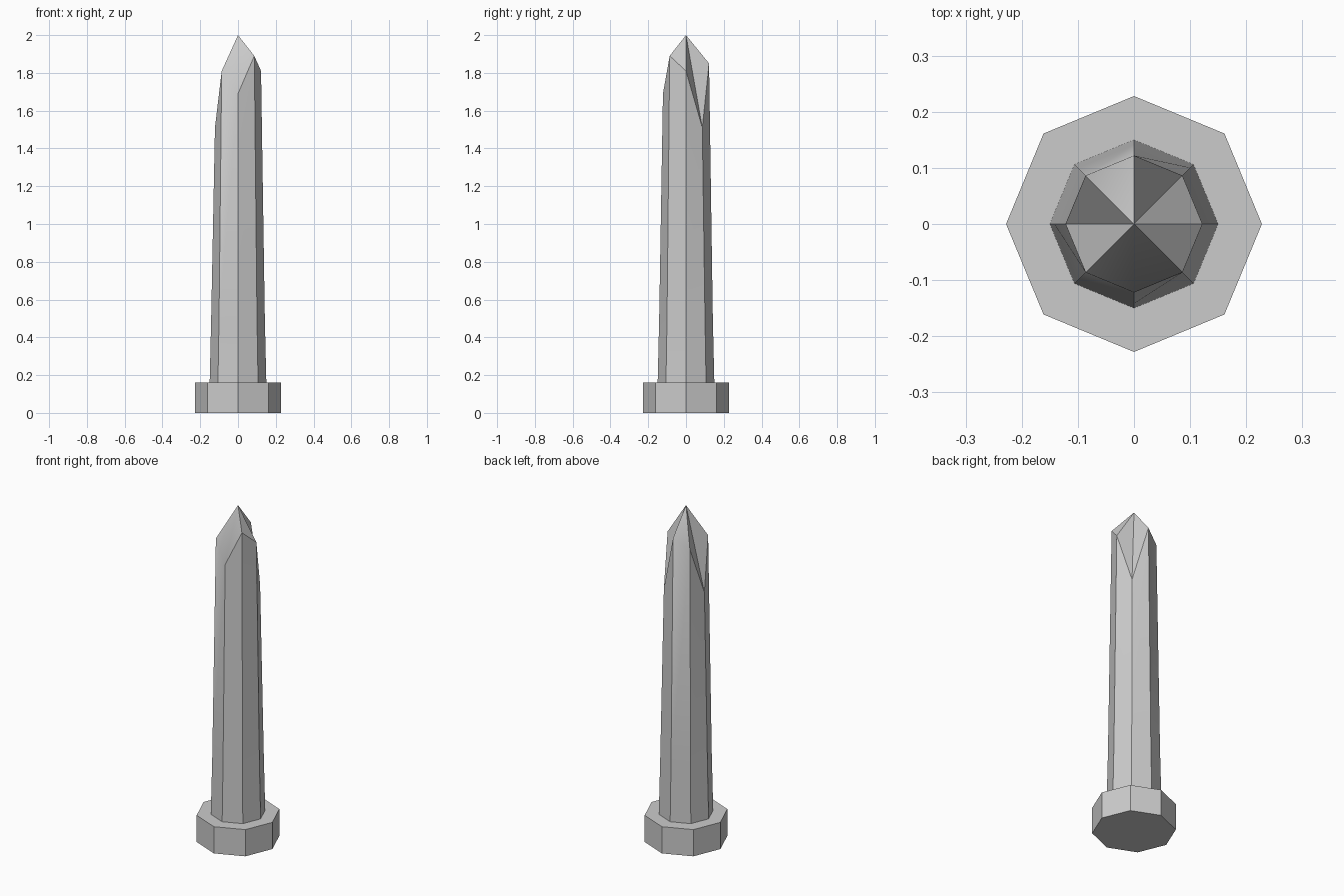
import bpy, bmesh
from math import cos, sin, pi, radians

if "Cube" in bpy.data.objects:
    bpy.data.objects.remove(bpy.data.objects["Cube"])

SIDES = 8


def ring(bm, radius, heights):
    """Octagonal loop of vertices, one height per corner."""
    return [bm.verts.new((radius * cos(2 * pi * i / SIDES),
                          radius * sin(2 * pi * i / SIDES), z))
            for i, z in enumerate(heights)]


def finish(bm, name):
    mesh = bpy.data.meshes.new(name)
    bm.to_mesh(mesh)
    bm.free()
    obj = bpy.data.objects.new(name, mesh)
    bpy.context.collection.objects.link(obj)
    return obj


# Octagonal plinth
bm = bmesh.new()
low = ring(bm, 0.228, [0] * SIDES)
high = ring(bm, 0.228, [0.16] * SIDES)
for i in range(SIDES):
    j = (i + 1) % SIDES
    bm.faces.new((low[i], low[j], high[j], high[i]))
bm.faces.new(low[::-1])
bm.faces.new(high)
finish(bm, "plinth")

# Tapered crystal shaft with an uneven rim, counter-clockwise from +x
rim_heights = [1.81, 1.51, 1.85, 1.79, 1.51, 1.81, 1.69, 1.89]
bm = bmesh.new()
bottom = ring(bm, 0.15, [0.16] * SIDES)
middle = ring(bm, 0.142, [0.5] * SIDES)
rim = ring(bm, 0.122, rim_heights)
apex = bm.verts.new((0, 0, 2))
for i in range(SIDES):
    j = (i + 1) % SIDES
    bm.faces.new((bottom[i], bottom[j], middle[j], middle[i]))
    bm.faces.new((middle[i], middle[j], rim[j]))
    bm.faces.new((middle[i], rim[j], rim[i]))
    # Pointed tip
    bm.faces.new((rim[i], rim[j], apex))
shaft = finish(bm, "crystal_shaft")

# Softly shaded tip, crisp shaft corners
bpy.context.view_layer.objects.active = shaft
shaft.select_set(True)
bpy.ops.object.shade_smooth_by_angle(angle=radians(40))
